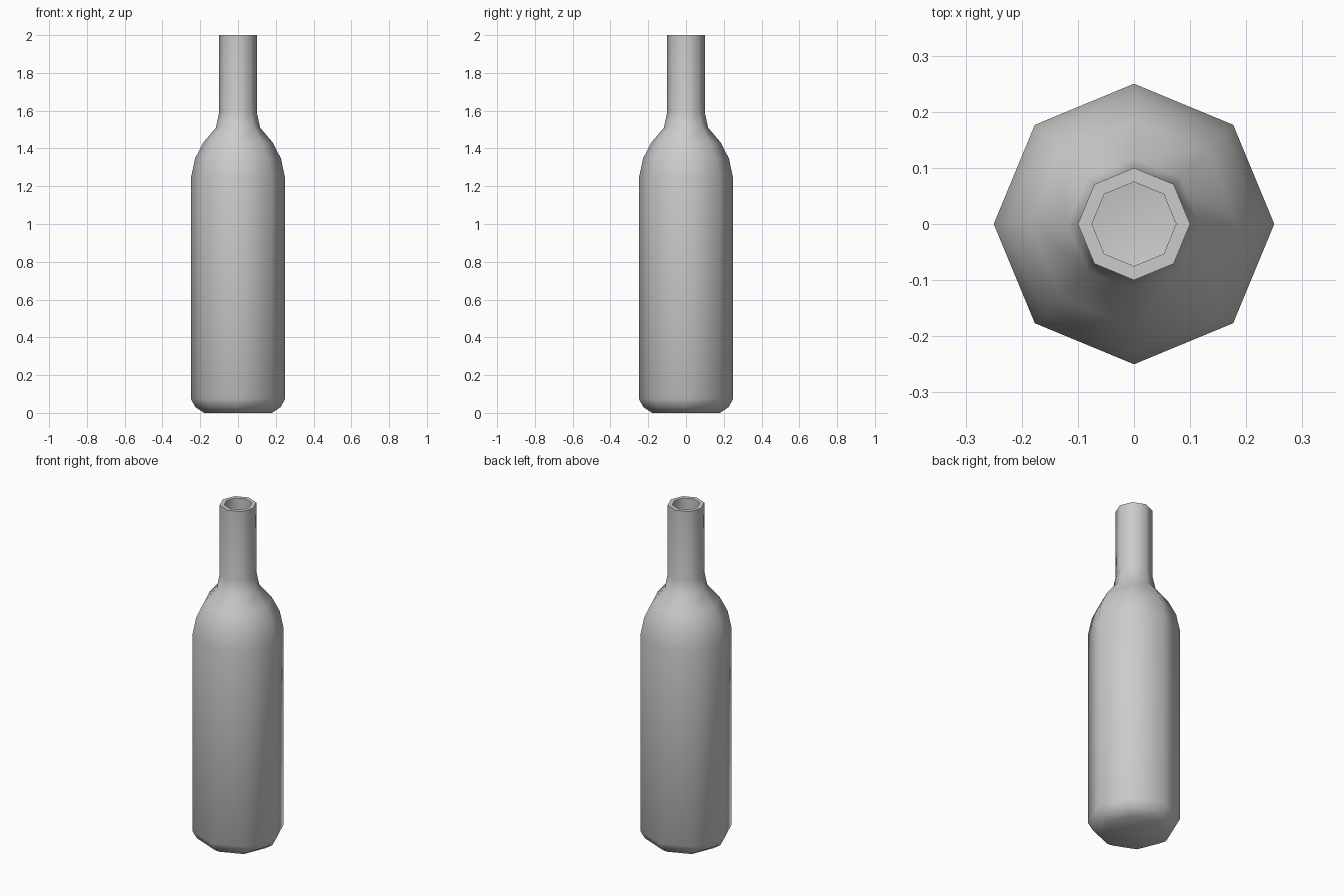
import bpy
import bmesh
from math import cos, sin, pi, radians

cube = bpy.data.objects.get("Cube")
if cube:
    bpy.data.objects.remove(cube)

SIDES = 8

# Grey material
grey = bpy.data.materials.new("plain_grey")
grey.use_nodes = True
colour = (0.6, 0.6, 0.6, 1)
grey.diffuse_color = colour
grey.node_tree.nodes["Principled BSDF"].inputs["Base Color"].default_value = colour

# Wall profile as (radius, height): outside going up, then inside going down
outer = [(0.18, 0), (0.225, 0.03), (0.25, 0.075), (0.25, 1.24), (0.228, 1.345),
         (0.185, 1.43), (0.117, 1.51), (0.1, 1.59), (0.1, 2)]
inner = [(0.075, 2), (0.075, 1.59), (0.095, 1.5), (0.167, 1.41), (0.205, 1.33),
         (0.225, 1.24), (0.225, 0.08), (0.205, 0.045), (0.17, 0.025)]


def lathe(name, profile):
    """Spin a profile into a faceted body, capped at both ends of the profile."""
    bm = bmesh.new()
    rings = [[bm.verts.new((r * cos(2 * pi * i / SIDES), r * sin(2 * pi * i / SIDES), z))
              for i in range(SIDES)] for r, z in profile]
    for low, high in zip(rings, rings[1:]):
        for i in range(SIDES):
            j = (i + 1) % SIDES
            bm.faces.new((low[i], low[j], high[j], high[i]))
    bm.faces.new(rings[0][::-1])
    bm.faces.new(rings[-1])
    mesh = bpy.data.meshes.new(name)
    bm.to_mesh(mesh)
    bm.free()
    mesh.materials.append(grey)
    obj = bpy.data.objects.new(name, mesh)
    bpy.context.collection.objects.link(obj)
    return obj


# Hollow bottle with a crisp rim and softly shaded sides
bottle = lathe("bottle", outer + inner)
bpy.ops.object.select_all(action='DESELECT')
bottle.select_set(True)
bpy.context.view_layer.objects.active = bottle
bpy.ops.object.shade_smooth_by_angle(angle=radians(60))
